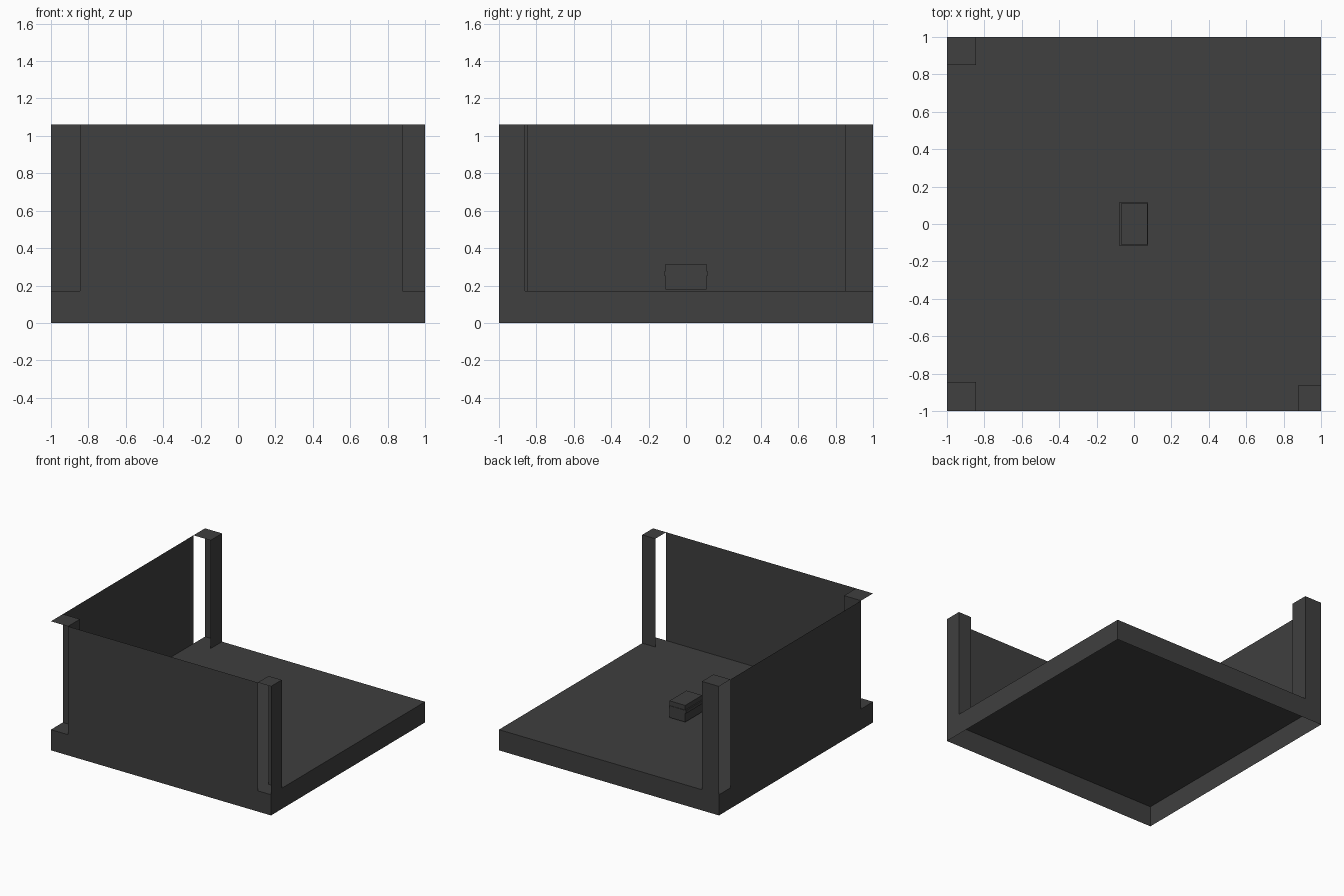
import bpy, bmesh

if "Cube" in bpy.data.objects:
    bpy.data.objects.remove(bpy.data.objects["Cube"])

mat = bpy.data.materials.new("dark grey")
mat.diffuse_color = (0.05, 0.05, 0.05, 1)
mat.use_nodes = True
mat.node_tree.nodes["Principled BSDF"].inputs["Base Color"].default_value = mat.diffuse_color

BASE, TOP = 0.17, 1.06


def make(name, quads):
    """Build one object from a few flat quads."""
    bm = bmesh.new()
    for q in quads:
        bm.faces.new([bm.verts.new(p) for p in q])
    bmesh.ops.remove_doubles(bm, verts=bm.verts, dist=1e-5)
    me = bpy.data.meshes.new(name)
    bm.to_mesh(me)
    bm.free()
    me.materials.append(mat)
    ob = bpy.data.objects.new(name, me)
    bpy.context.collection.objects.link(ob)
    return ob


def upright(x0, y0, x1, y1, z0=BASE, z1=TOP):
    """Vertical panel, facing to the right of its direction of travel."""
    return [(x0, y0, z0), (x1, y1, z0), (x1, y1, z1), (x0, y0, z1)]


def flat(x0, x1, y0, y1, z):
    """Horizontal panel facing up."""
    return [(x0, y0, z), (x1, y0, z), (x1, y1, z), (x0, y1, z)]


def box(name, x0, x1, y0, y1, z0, z1):
    make(name, [flat(x0, x1, y0, y1, z1), flat(x0, x1, y0, y1, z0)[::-1],
                upright(x0, y0, x1, y0, z0, z1), upright(x1, y0, x1, y1, z0, z1),
                upright(x1, y1, x0, y1, z0, z1), upright(x0, y1, x0, y0, z0, z1)])


# Floor platform, hollow and open underneath
make("floor_platform", [
    flat(-1, 1, -1, 1, BASE),
    upright(-1, -1, 1, -1, 0, BASE), upright(1, -1, 1, 1, 0, BASE),
    upright(1, 1, -1, 1, 0, BASE), upright(-1, 1, -1, -1, 0, BASE)])

# Two thin walls on the front and left edges
make("front_wall", [upright(-0.845, -1, 0.88, -1)])
make("left_wall", [upright(-1, 0.85, -1, -0.845)])

# Corner posts: two panels and a cap each, open on the other sides
make("front_right_post", [
    upright(1, -1, 1, -0.86), upright(1, -0.86, 0.88, -0.86),
    flat(0.88, 1, -1, -0.86, TOP)])
make("back_left_post", [
    upright(-0.845, 0.85, -0.845, 1), upright(-0.845, 1, -1, 1),
    flat(-1, -0.845, 0.85, 1, TOP)])
make("front_left_post", [
    upright(-0.845, -1, -0.845, -0.845), upright(-0.845, -0.845, -1, -0.845),
    flat(-1, -0.845, -1, -0.845, TOP)])

# Small lidded chest in the middle
box("chest_body", -0.07, 0.073, -0.11, 0.11, 0.178, 0.255)
box("chest_rim", -0.08, 0.076, -0.114, 0.114, 0.252, 0.277)
box("chest_lid", -0.07, 0.073, -0.11, 0.11, 0.275, 0.315)
